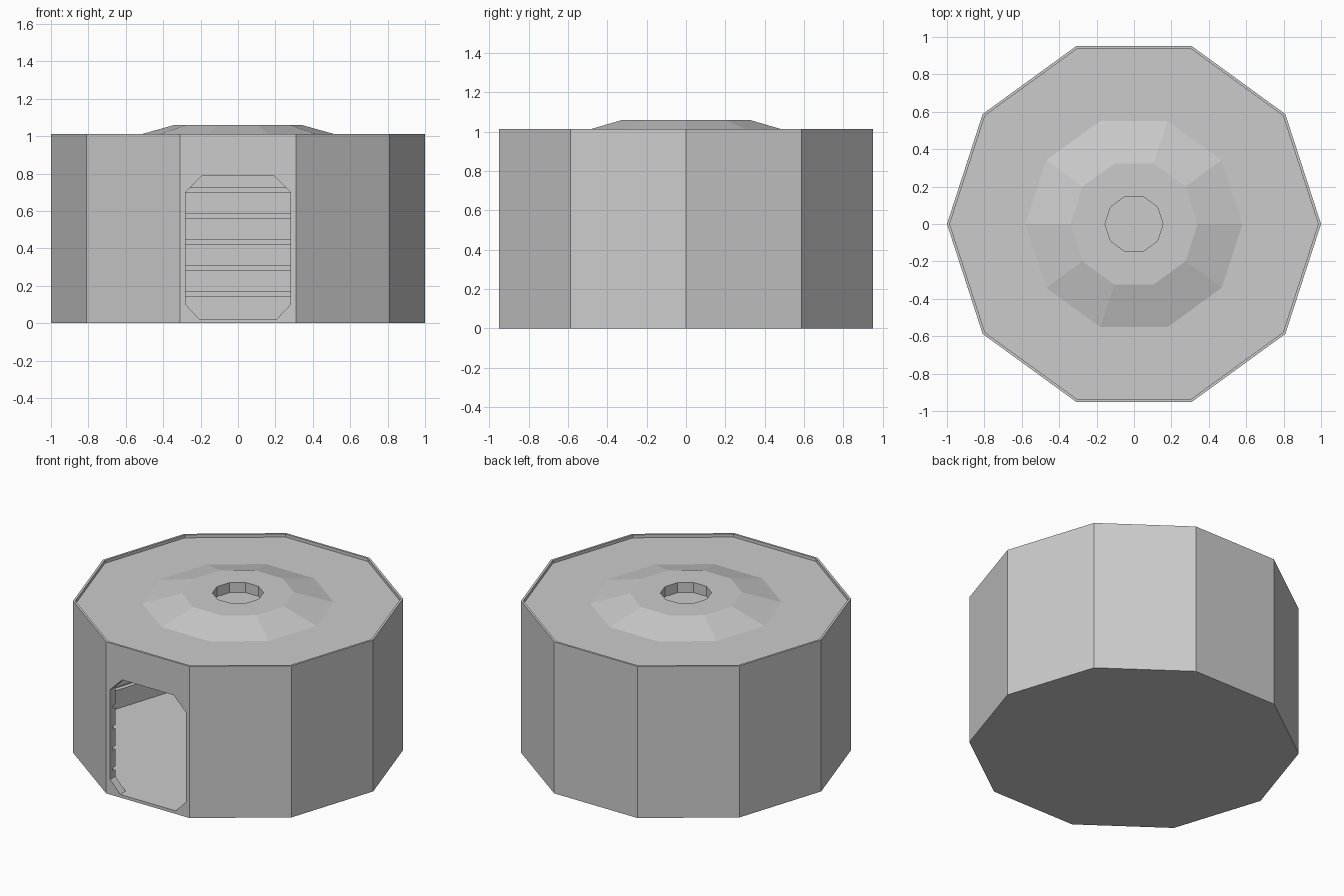
import bpy, bmesh, math

if "Cube" in bpy.data.objects:
    bpy.data.objects.remove(bpy.data.objects["Cube"])

SIDES = 10


def lathe(bm, profile):
    """Closed ten-sided skin through (radius, z) points, capped at both ends."""
    rings = [[bm.verts.new((r * math.cos(2 * math.pi * i / SIDES),
                            r * math.sin(2 * math.pi * i / SIDES), z))
              for i in range(SIDES)] for r, z in profile]
    for a, b in zip(rings, rings[1:]):
        for i in range(SIDES):
            j = (i + 1) % SIDES
            bm.faces.new((a[i], a[j], b[j], b[i]))
    bm.faces.new(rings[0][::-1])
    bm.faces.new(rings[-1])


def finish(name, bm):
    mesh = bpy.data.meshes.new(name)
    bm.to_mesh(mesh)
    bm.free()
    obj = bpy.data.objects.new(name, mesh)
    bpy.context.collection.objects.link(obj)
    return obj


# Outer skin: walls, thin rim, recessed roof, raised collar and shallow well
bm = bmesh.new()
lathe(bm, [(1, 0), (1, 1.013), (0.985, 1.013), (0.985, 0.993), (0.58, 0.993),
           (0.34, 1.06), (0.155, 1.06), (0.155, 0.993)])
bmesh.ops.recalc_face_normals(bm, faces=bm.faces)

# Hollow room with five horizontal wall grooves
room = [(0.94, 0.02)]
for k in range(5):
    z = 0.155 + 0.139 * k
    room += [(0.94, z - 0.011), (0.97, z - 0.011), (0.97, z + 0.011), (0.94, z + 0.011)]
room.append((0.94, 0.95))
cavity = bmesh.new()
lathe(cavity, room)
bmesh.ops.recalc_face_normals(cavity, faces=cavity.faces)
bmesh.ops.reverse_faces(cavity, faces=cavity.faces)
inner = bpy.data.meshes.new("room_skin")
cavity.to_mesh(inner)
cavity.free()
bm.from_mesh(inner)
bpy.data.meshes.remove(inner)
building = finish("round_building", bm)

# Doorway cutter with clipped corners
bm = bmesh.new()
half = [(0.205, 0.0205), (0.28, 0.10), (0.28, 0.70), (0.19, 0.79)]
outline = half + [(-x, z) for x, z in reversed(half)]
face = bm.faces.new([bm.verts.new((x, -1.1, z)) for x, z in outline])
ext = bmesh.ops.extrude_face_region(bm, geom=[face])
bmesh.ops.translate(bm, vec=(0, 0.4, 0),
                    verts=[v for v in ext["geom"] if isinstance(v, bmesh.types.BMVert)])
bmesh.ops.recalc_face_normals(bm, faces=bm.faces)
cutter = finish("doorway_cutter", bm)
cutter.hide_render = True

mod = building.modifiers.new("doorway", "BOOLEAN")
mod.operation = "DIFFERENCE"
mod.solver = "EXACT"
mod.object = cutter
bpy.context.view_layer.objects.active = building
building.select_set(True)
bpy.ops.object.modifier_apply(modifier=mod.name)
bpy.data.objects.remove(cutter)
